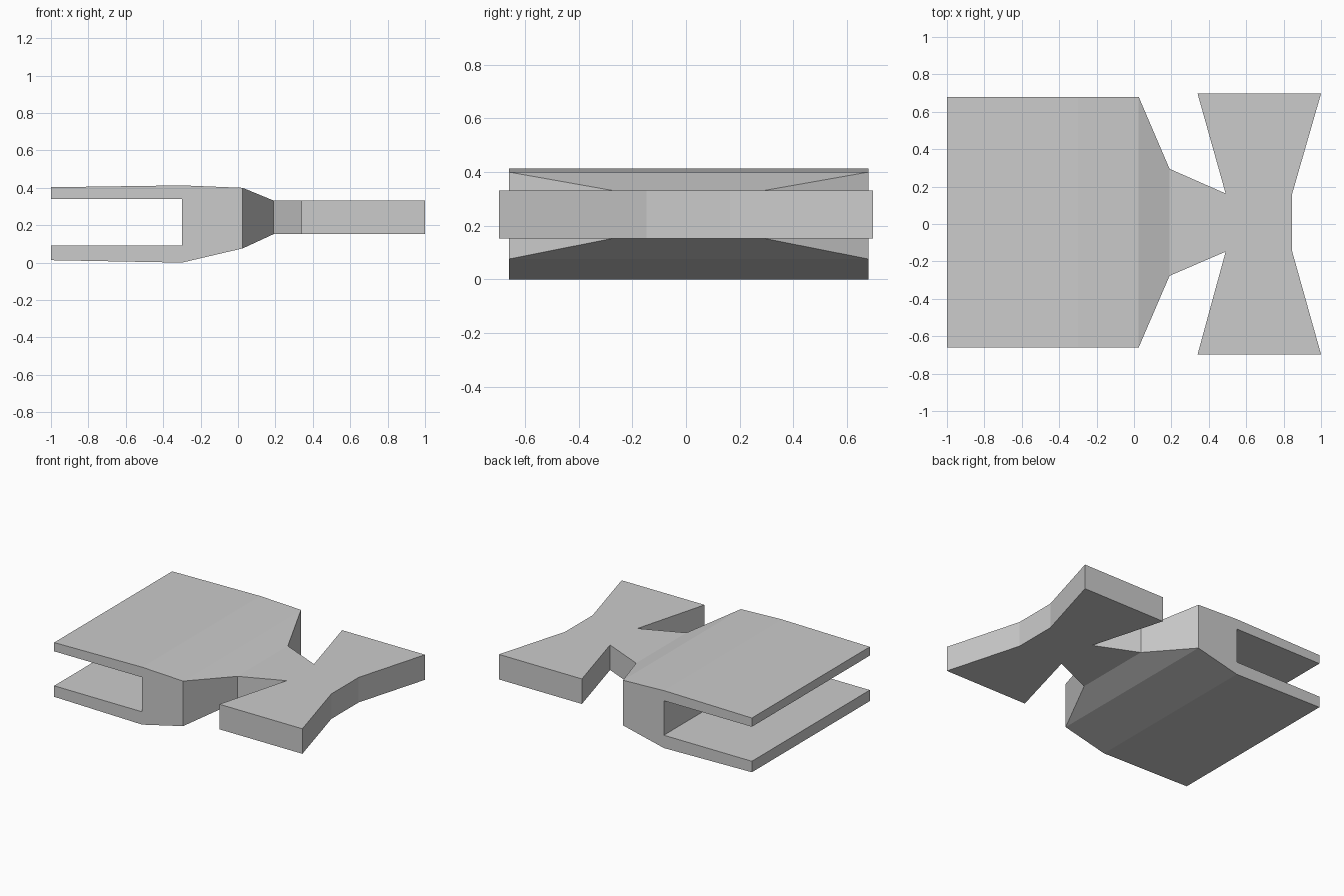
import bpy
import bmesh
from mathutils import Vector

cube = bpy.data.objects.get("Cube")
if cube:
    bpy.data.objects.remove(cube)

grey = bpy.data.materials.new("plain grey")
grey.use_nodes = True
colour = (0.6, 0.6, 0.6, 1)
grey.diffuse_color = colour
grey.node_tree.nodes["Principled BSDF"].inputs["Base Color"].default_value = colour

FRONT, BACK = -0.66, 0.68
bm = bmesh.new()

# Forked body: side profile (x, z) swept from front to back
profile = [(-1, 0.013), (-0.3, 0), (0.025, 0.076), (0.025, 0.4),
           (-0.3, 0.413), (-1, 0.403), (-1, 0.34), (-0.3, 0.34),
           (-0.3, 0.092), (-1, 0.092)]
side = bm.faces.new([bm.verts.new((x, FRONT, z)) for x, z in profile])
swept = bmesh.ops.extrude_face_region(bm, geom=[side], use_keep_orig=True)
for v in swept["geom"]:
    if isinstance(v, bmesh.types.BMVert):
        v.co.y = BACK
bmesh.ops.recalc_face_normals(bm, faces=bm.faces)


def facing(direction, test):
    """Face turned most nearly towards a direction, among those passing the test."""
    return max((f for f in bm.faces if test(f.calc_center_median())),
               key=lambda f: f.normal.dot(Vector(direction)))


def extrude(face, place):
    """Pull a face out and put its corners where the rule says."""
    new = bmesh.ops.extrude_discrete_faces(bm, faces=[face])["faces"][0]
    centre = new.calc_center_median()
    for v in new.verts:
        v.co = place(v.co - centre)
    bm.normal_update()
    return new


def section(x, front, back, bottom, top):
    return lambda d: Vector((x, back if d.y > 0 else front, top if d.z > 0 else bottom))


# Tapered shoulder, neck and middle of the head
BOTTOM, TOP = 0.152, 0.332
tip = facing((1, 0, 0), lambda c: c.x > 0.02)
for x, front, back in ((0.19, -0.277, 0.295), (0.49, -0.148, 0.163), (0.846, -0.148, 0.163)):
    tip = extrude(tip, section(x, front, back, BOTTOM, TOP))

# Flared wings of the head
for sign in (-1, 1):
    wall = facing((0, sign, 0), lambda c: 0.6 < c.x < 0.75 and c.y * sign > 0.1)
    extrude(wall, lambda d: Vector((1 if d.x > 0 else 0.34, sign * 0.697,
                                    TOP if d.z > 0 else BOTTOM)))

bmesh.ops.recalc_face_normals(bm, faces=bm.faces)
mesh = bpy.data.meshes.new("forked_connector")
bm.to_mesh(mesh)
bm.free()
mesh.materials.append(grey)
bpy.context.collection.objects.link(bpy.data.objects.new("forked_connector", mesh))
